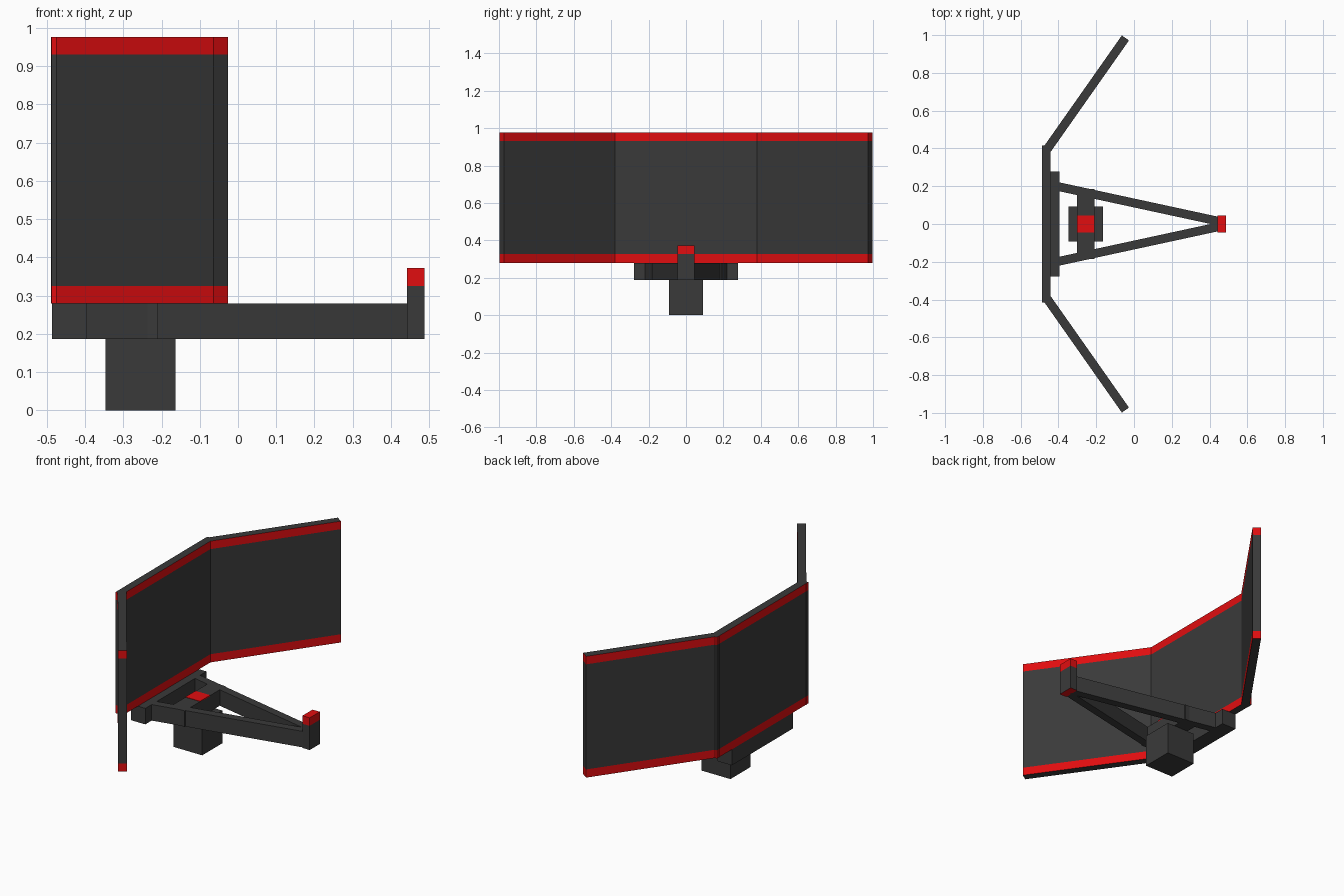
import bpy, bmesh, math
from mathutils import Matrix, Vector

if "Cube" in bpy.data.objects:
    bpy.data.objects.remove(bpy.data.objects["Cube"])


def material(name, rgb):
    m = bpy.data.materials.new(name)
    m.diffuse_color = (*rgb, 1)
    m.use_nodes = True
    m.node_tree.nodes["Principled BSDF"].inputs["Base Color"].default_value = m.diffuse_color
    return m


DARK = material("dark grey", (0.042, 0.042, 0.042))
RED = material("signal red", (0.75, 0.004, 0.005))


def box(name, x, y, z, cuts=(), is_red=None, turn=None):
    """Box from (min, max) ranges, sliced at heights, with faces painted red by a rule."""
    bm = bmesh.new()
    bmesh.ops.create_cube(bm, size=1)
    for v in bm.verts:
        v.co = Vector([(r[0] + r[1]) / 2 + c * (r[1] - r[0]) for r, c in zip((x, y, z), v.co)])
    for h in cuts:
        bmesh.ops.bisect_plane(bm, geom=bm.verts[:] + bm.edges[:] + bm.faces[:],
                               plane_co=(0, 0, h), plane_no=(0, 0, 1))
    bm.normal_update()
    if is_red:
        for f in bm.faces:
            f.material_index = int(is_red(f.calc_center_median().z, f.normal.z))
    if turn:
        bm.transform(turn)
    me = bpy.data.meshes.new(name)
    bm.to_mesh(me)
    bm.free()
    me.materials.append(DARK)
    me.materials.append(RED)
    ob = bpy.data.objects.new(name, me)
    bpy.context.collection.objects.link(ob)
    return ob


def beam(name, start, end, side, z, width=0.046, **kw):
    """Straight box between two plan points on its centre line, mirrored by side."""
    a, b = Vector((start[0], start[1] * side)), Vector((end[0], end[1] * side))
    d = b - a
    turn = Matrix.Translation((a.x, a.y, 0)) @ Matrix.Rotation(math.atan2(d.y, d.x), 4, 'Z')
    return box(name, (0, d.length), (-width / 2, width / 2), z, turn=turn, **kw)


PANEL_Z = (0.279, 0.976)
FRAME_Z = (0.187, 0.279)


# Panels: red bands on the upright faces, dark on top and underneath
def band(z, nz):
    return abs(nz) < 0.5 and (z > 0.93 or z < 0.326)


bands = dict(cuts=(0.326, 0.93), is_red=band)
box("centre_panel", (-0.487, -0.442), (-0.415, 0.415), PANEL_Z, **bands)

# Frame: rear plate, cross bar, base and its red cap
box("rear_plate", (-0.486, -0.395), (-0.278, 0.278), FRAME_Z)
box("cross_bar", (-0.302, -0.209), (-0.186, 0.186), FRAME_Z)
box("base_block", (-0.347, -0.163), (-0.092, 0.092), (0, 0.187))
box("base_cap", (-0.302, -0.209), (-0.046, 0.046), (0.275, 0.281),
    is_red=lambda z, nz: True)

# Front post: red tip and underside
box("front_post", (0.442, 0.488), (-0.046, 0.046), (0.187, 0.372), cuts=(0.326,),
    is_red=lambda z, nz: z > 0.326 or nz < -0.5)

# Mirrored wings and converging arms
for side, label in ((1, "left"), (-1, "right")):
    beam(label + "_wing_panel", (-0.470, 0.381), (-0.0455, 0.985), side, PANEL_Z, **bands)
    beam(label + "_arm", (-0.41, 0.2), (0.45, 0.014), side, FRAME_Z)
